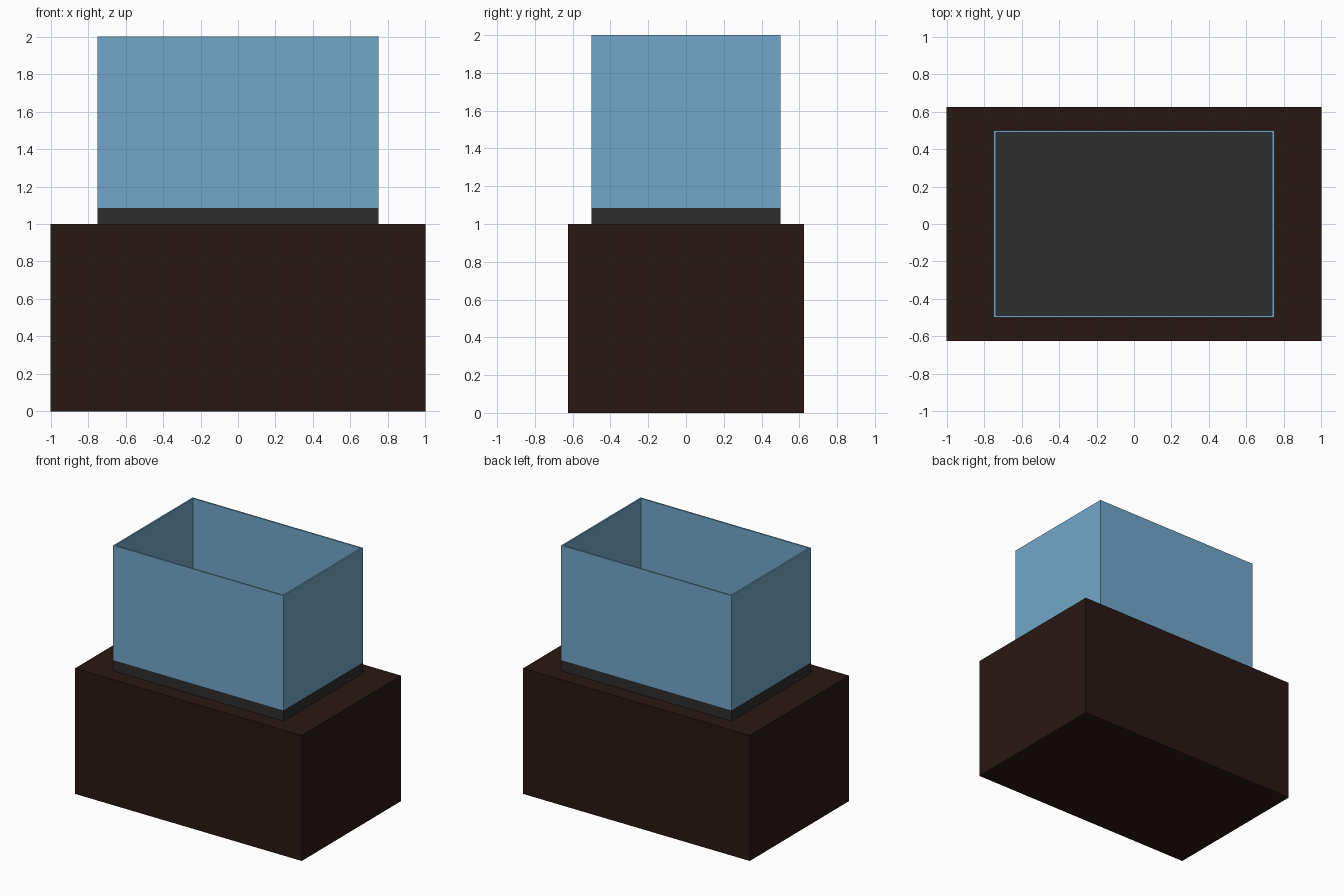
import bpy
import bmesh
from mathutils import Matrix

if "Cube" in bpy.data.objects:
    bpy.data.objects.remove(bpy.data.objects["Cube"])


def material(name, color):
    mat = bpy.data.materials.new(name)
    mat.diffuse_color = (*color, 1.0)
    mat.use_nodes = True
    mat.node_tree.nodes["Principled BSDF"].inputs["Base Color"].default_value = mat.diffuse_color
    return mat


def box(name, width, depth, z0, z1, mat, open_ends=False):
    bm = bmesh.new()
    size = Matrix.Diagonal((width, depth, z1 - z0, 1.0))
    place = Matrix.Translation((0, 0, (z0 + z1) / 2))
    bmesh.ops.create_cube(bm, size=1.0, matrix=place @ size)
    if open_ends:
        bm.normal_update()
        ends = [f for f in bm.faces if abs(f.normal.z) > 0.5]
        bmesh.ops.delete(bm, geom=ends, context='FACES_ONLY')
    mesh = bpy.data.meshes.new(name)
    bm.to_mesh(mesh)
    bm.free()
    mesh.materials.append(mat)
    obj = bpy.data.objects.new(name, mesh)
    bpy.context.collection.objects.link(obj)
    return obj


wood = material("dark_wood", (0.022, 0.009, 0.007))
gravel = material("dark_grey", (0.027, 0.027, 0.027))
glass = material("blue_glass", (0.17, 0.39, 0.59))

# Cabinet the tank stands on
box("cabinet", 2.0, 1.25, 0.0, 1.0, wood)

# Solid tank base
box("tank_base", 1.5, 1.0, 1.0, 1.085, gravel)

# Open-topped glass walls, thickened inwards
walls = box("glass_walls", 1.5, 1.0, 1.085, 2.0, glass, open_ends=True)
thick = walls.modifiers.new("thickness", 'SOLIDIFY')
thick.thickness = 0.0125
thick.offset = -1.0
thick.use_even_offset = True
